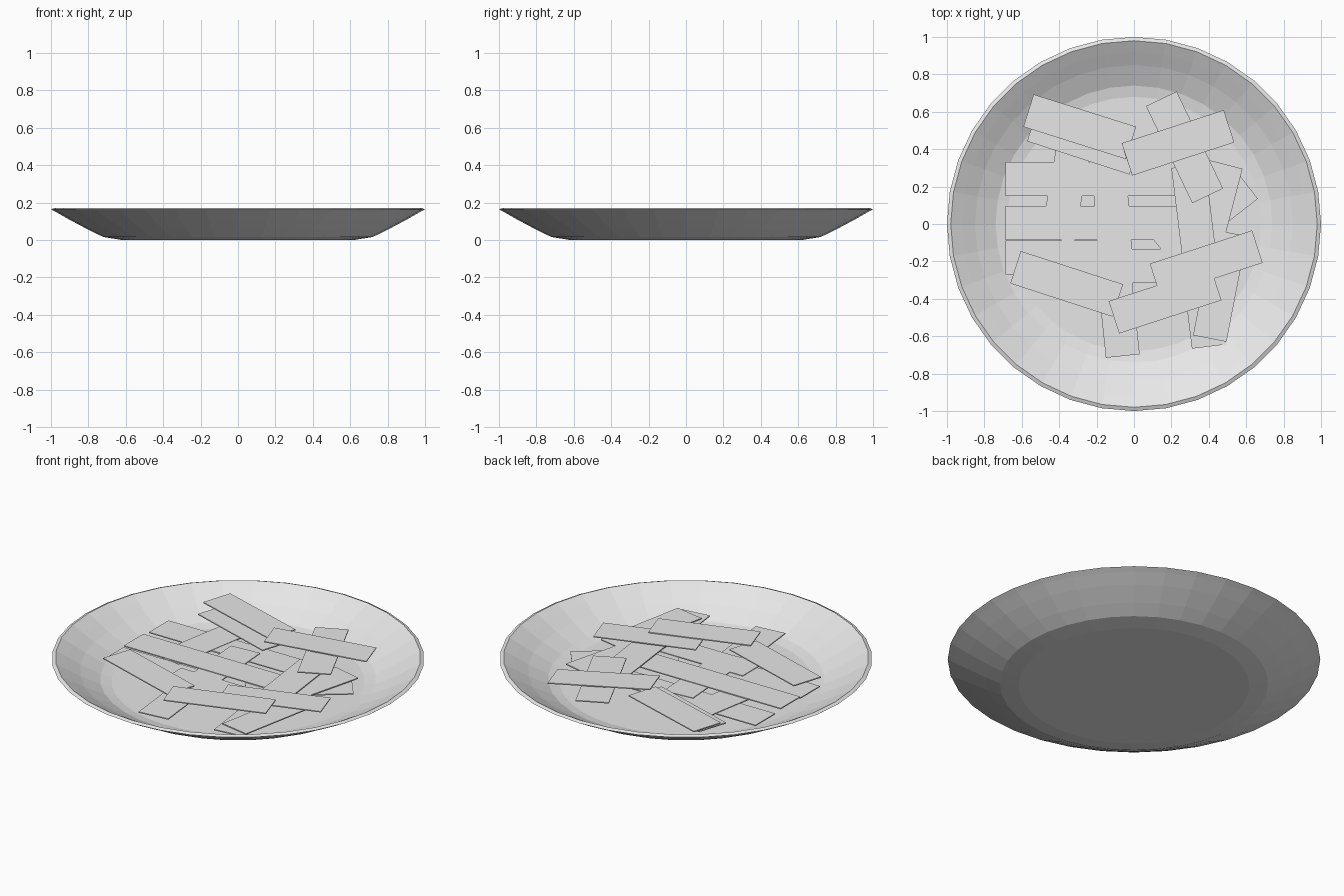
import bpy, bmesh, math
from mathutils import Matrix, Vector

cube = bpy.data.objects.get("Cube")
if cube:
    bpy.data.objects.remove(cube, do_unlink=True)

grey = bpy.data.materials.new("light_grey")
grey.use_nodes = True
grey.diffuse_color = (0.8, 0.8, 0.8, 1)
grey.node_tree.nodes["Principled BSDF"].inputs["Base Color"].default_value = (0.8, 0.8, 0.8, 1)


def finish(name, bm):
    mesh = bpy.data.meshes.new(name)
    bm.to_mesh(mesh)
    bm.free()
    mesh.materials.append(grey)
    obj = bpy.data.objects.new(name, mesh)
    bpy.context.collection.objects.link(obj)
    return obj


# Plate: a closed profile (radius, height) spun around z, from underside centre to floor centre
SIDES = 36
profile = [(0, 0), (0.62, 0), (0.72, 0.016), (0.8, 0.055), (0.9, 0.108), (0.97, 0.148),
           (1, 0.164), (0.98, 0.172), (0.92, 0.138), (0.85, 0.097), (0.74, 0.044),
           (0.68, 0.032), (0, 0.03)]
bm = bmesh.new()
verts = [bm.verts.new((r, 0, z)) for r, z in profile]
edges = [bm.edges.new(pair) for pair in zip(verts, verts[1:])]
bmesh.ops.spin(bm, geom=verts + edges, axis=(0, 0, 1), cent=(0, 0, 0),
               angle=math.tau, steps=SIDES, use_merge=True)
bmesh.ops.remove_doubles(bm, verts=bm.verts, dist=0.0005)
bmesh.ops.recalc_face_normals(bm, faces=bm.faces)
finish("plate", bm)

# Strips: thin rectangular slices
LENGTH, WIDTH, THICK = 0.575, 0.182, 0.006


def strip(name, x, y, z, angle, pitch=0):
    bm = bmesh.new()
    bmesh.ops.create_cube(bm, size=1)
    bmesh.ops.scale(bm, vec=(LENGTH, WIDTH, THICK), verts=bm.verts)
    turn = Matrix.Rotation(math.radians(angle), 4, 'Z') @ Matrix.Rotation(math.radians(pitch), 4, 'Y')
    bm.transform(Matrix.Translation(Vector((x, y, z))) @ turn)
    finish(name, bm)


# Lower layer: two columns of straight strips
for i, (left_z, right_z, y) in enumerate([(0.078, 0.08, 0.24), (0.088, 0.088, 0.005), (0.08, 0.084, -0.225)]):
    strip(f"left_straight_strip_{i + 1}", -0.4, y + (0.045 if i == 2 else 0), left_z, 0)
    strip(f"middle_straight_strip_{i + 1}", 0.01, y, right_z, 0)

# Middle layer: strips lying across the plate, near upright
for i, (x, y, z, angle) in enumerate([
        (-0.36, 0.2, 0.082, 80), (-0.11, -0.03, 0.084, 94), (-0.09, -0.42, 0.08, 96),
        (0.365, -0.37, 0.08, 97), (0.46, -0.33, 0.09, 79), (0.42, 0.04, 0.09, 75.5),
        (0.38, 0.03, 0.08, 38), (0.325, 0.025, 0.1, -83)]):
    strip(f"cross_strip_{i + 1}", x, y, z, angle)

# Upper layer: slanted strips around the rim of the pile
for i, (x, y, z, angle, pitch) in enumerate([
        (-0.27, 0.44, 0.105, -18, 0), (-0.29, 0.52, 0.14, -17.5, 0), (0.27, 0.41, 0.125, -64.5, 0),
        (0.235, 0.434, 0.143, 18, 4), (0.386, -0.21, 0.112, 18, 0), (0.166, -0.41, 0.12, 18, 0),
        (-0.36, -0.32, 0.11, -18, 0)]):
    strip(f"slanted_strip_{i + 1}", x, y, z, angle, pitch)
